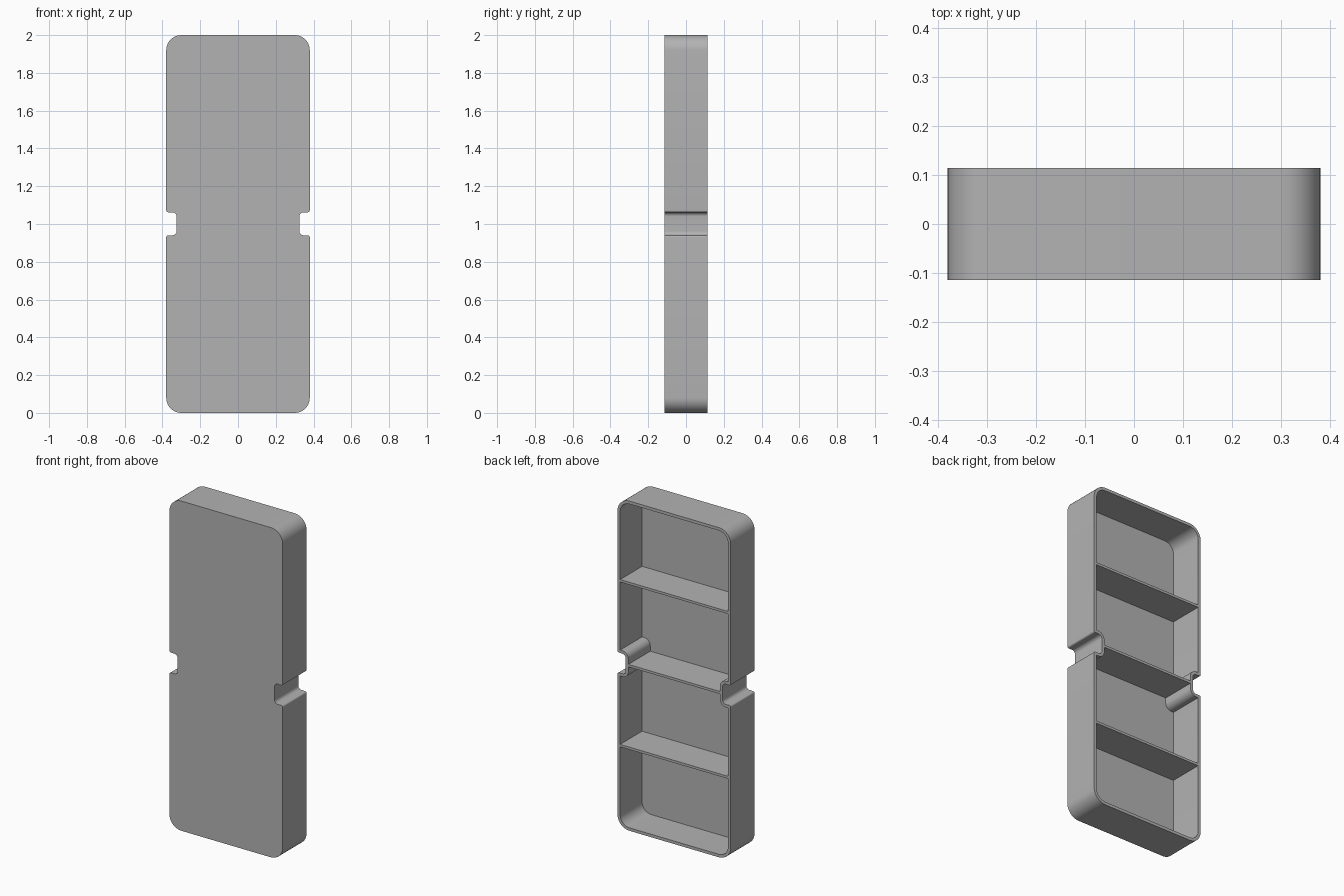
import bpy, bmesh
from math import radians
from mathutils import Vector

cube = bpy.data.objects.get("Cube")
if cube:
    bpy.data.objects.remove(cube, do_unlink=True)

HALF_W, HALF_D, HEIGHT = 0.38, 0.114, 2.0
WALL, FLOOR, RIB = 0.018, 0.018, 0.015
NOTCH_X, NOTCH_LOW, NOTCH_HIGH = 0.325, 0.94, 1.062
STEPS = 10

grey = bpy.data.materials.new("plain grey")
grey.use_nodes = True
colour = (0.45, 0.45, 0.45, 1)
grey.diffuse_color = colour
grey.node_tree.nodes["Principled BSDF"].inputs["Base Color"].default_value = colour


def finish(bm, name):
    bmesh.ops.recalc_face_normals(bm, faces=bm.faces)
    mesh = bpy.data.meshes.new(name)
    bm.to_mesh(mesh)
    bm.free()
    mesh.materials.append(grey)
    obj = bpy.data.objects.new(name, mesh)
    bpy.context.collection.objects.link(obj)
    return obj


def outline(inset):
    """Rounded outline with a notch on each side, moved inward by inset."""
    w, n = HALF_W - inset, NOTCH_X - inset
    convex = lambda r: max(r - inset, 0.002)
    corner, lip, root = convex(0.08), convex(0.01), 0.022 + inset
    low, high = NOTCH_LOW - inset, NOTCH_HIGH + inset
    side = [(w, inset, corner), (w, low, lip), (n, low, root),
            (n, high, root), (w, high, lip), (w, HEIGHT - inset, corner)]
    corners = side + [(-x, z, r) for x, z, r in reversed(side)]
    points = []
    for i, (x, z, r) in enumerate(corners):
        here = Vector((x, z))
        a = (Vector(corners[i - 1][:2]) - here).normalized()
        b = (Vector(corners[(i + 1) % len(corners)][:2]) - here).normalized()
        centre = here + (a + b) * r
        # sweep the fillet from one tangent point to the other
        for k in range(STEPS + 1):
            t = radians(90 * k / STEPS)
            turn = Vector((t, 0))
            from_a, from_b = -b * r, -a * r
            c, s = Vector((1, 0)), None
            points.append(centre + from_a * cosine(t) + from_b * sine(t))
    return points


from math import cos as cosine, sin as sine


# Open tray: front plate, outer wall, back rim, inner wall and floor
bm = bmesh.new()
rings = []
for inset, y in ((0, -HALF_D), (0, HALF_D), (WALL, HALF_D), (WALL, -HALF_D + FLOOR)):
    rings.append([bm.verts.new((p.x, y, p.y)) for p in outline(inset)])
for first, second in zip(rings, rings[1:]):
    for i in range(len(first)):
        bm.faces.new((first[i - 1], first[i], second[i], second[i - 1]))
bm.faces.new(rings[0])
bm.faces.new(rings[-1])
tray = finish(bm, "tray")
bpy.context.view_layer.objects.active = tray
tray.select_set(True)
bpy.ops.object.shade_smooth_by_angle(angle=radians(30))

# Cross ribs dividing the tray into four compartments
for name, z, half in (("lower_rib", 0.5, HALF_W), ("middle_rib", 1.0, NOTCH_X), ("upper_rib", 1.5, HALF_W)):
    bm = bmesh.new()
    bmesh.ops.create_cube(bm, size=1)
    depth = 2 * HALF_D - FLOOR
    bmesh.ops.scale(bm, verts=bm.verts, vec=(2 * (half - WALL), depth, RIB))
    bmesh.ops.translate(bm, verts=bm.verts, vec=(0, FLOOR / 2, z))
    finish(bm, name)
